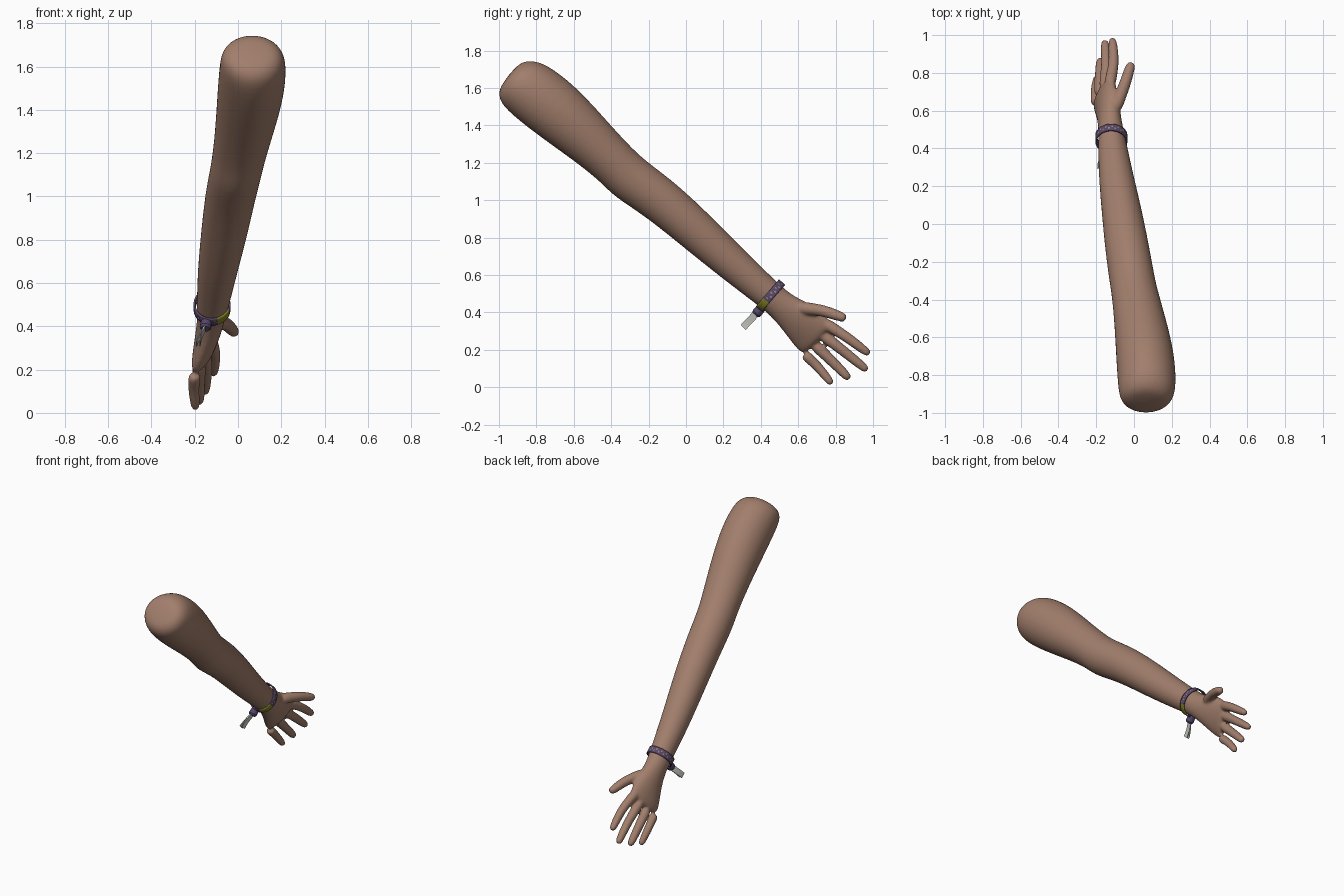
import bpy, bmesh
from math import sin, cos, pi
from mathutils import Vector as V

cube = bpy.data.objects.get("Cube")
if cube:
    bpy.data.objects.remove(cube, do_unlink=True)


def material(name, r, g, b):
    m = bpy.data.materials.new(name)
    m.use_nodes = True
    m.diffuse_color = (r, g, b, 1)
    bsdf = m.node_tree.nodes["Principled BSDF"]
    bsdf.inputs["Base Color"].default_value = (r, g, b, 1)
    bsdf.inputs["Roughness"].default_value = 0.8
    return m


skin = material("brown skin", 0.36, 0.21, 0.15)
purple = material("dark purple cloth", 0.095, 0.065, 0.14)
olive = material("olive cloth", 0.23, 0.23, 0.02)
tan = material("tan thread", 0.36, 0.22, 0.17)
white = material("off white tag", 0.58, 0.58, 0.54)


def ring(bm, centre, u, v, sides):
    return [bm.verts.new(centre + u * cos(2 * pi * i / sides) + v * sin(2 * pi * i / sides))
            for i in range(sides)]


def bridge(bm, a, b):
    n = len(a)
    return [bm.faces.new((a[i], a[(i + 1) % n], b[(i + 1) % n], b[i])) for i in range(n)]


def loft(bm, sections, sides):
    """Closed tube through sections of (centre, half axis u, half axis v)."""
    rings = [ring(bm, *s, sides) for s in sections]
    for a, b in zip(rings, rings[1:]):
        bridge(bm, a, b)
    bm.faces.new(rings[0][::-1])
    bm.faces.new(rings[-1])


def finish(bm, name, *mats):
    bmesh.ops.recalc_face_normals(bm, faces=bm.faces)
    mesh = bpy.data.meshes.new(name)
    bm.to_mesh(mesh)
    bm.free()
    for m in mats:
        mesh.materials.append(m)
    ob = bpy.data.objects.new(name, mesh)
    bpy.context.collection.objects.link(ob)
    return ob


# Arm and palm: underside (y, z), upper side (y, z), x centre, x half width, x tilt
arm_sections = [
    (-0.995, 1.61, -0.90, 1.73, 0.06, 0.09, 0),
    (-1.005, 1.55, -0.84, 1.75, 0.065, 0.14, 0),
    (-0.97, 1.485, -0.75, 1.735, 0.07, 0.157, 0),
    (-0.80, 1.35, -0.58, 1.605, 0.06, 0.157, 0),
    (-0.60, 1.21, -0.40, 1.40, 0.03, 0.137, 0),
    (-0.46, 1.10, -0.28, 1.27, 0.005, 0.125, 0),
    (-0.39, 1.02, -0.20, 1.20, -0.01, 0.122, 0),
    (-0.22, 0.915, -0.05, 1.09, -0.035, 0.119, 0),
    (0.0, 0.735, 0.14, 0.91, -0.065, 0.108, 0),
    (0.20, 0.575, 0.31, 0.735, -0.095, 0.093, 0),
    (0.40, 0.425, 0.50, 0.55, -0.118, 0.074, 0),
    (0.465, 0.37, 0.575, 0.485, -0.125, 0.064, 0.01),
    (0.54, 0.275, 0.69, 0.435, -0.14, 0.058, 0.03),
    (0.59, 0.205, 0.755, 0.375, -0.155, 0.045, 0.045),
    (0.635, 0.165, 0.79, 0.325, -0.16, 0.032, 0.045),
]
bm = bmesh.new()
sections = []
for y0, z0, y1, z1, x, half, tilt in arm_sections:
    low, high = V((x - tilt, y0, z0)), V((x + tilt, y1, z1))
    u = (high - low) / 2
    axis = V((0, u.z, -u.y)).normalized()
    v = u.cross(axis).normalized() * half
    sections.append(((low + high) / 2, u, v))
loft(bm, sections, 20)

# Thumb and fingers: base, joint, tip
digits = [
    ((-0.105, 0.60, 0.425), (-0.05, 0.735, 0.41), (-0.012, 0.857, 0.366)),
    ((-0.13, 0.73, 0.35), (-0.105, 0.86, 0.268), (-0.115, 0.983, 0.175)),
    ((-0.155, 0.71, 0.295), (-0.145, 0.85, 0.187), (-0.155, 0.972, 0.088)),
    ((-0.18, 0.68, 0.235), (-0.18, 0.79, 0.13), (-0.178, 0.876, 0.042)),
    ((-0.20, 0.63, 0.18), (-0.205, 0.71, 0.105), (-0.195, 0.782, 0.015)),
]
for n, pts in enumerate(digits):
    base, joint, tip = map(V, pts)
    size = 1.12 if n == 0 else 0.92 if n == 4 else 1.0
    end = (tip - joint).normalized()
    steps = [(base, 0.036), ((base + joint) / 2, 0.031), (joint, 0.029),
             (tip - end * 0.03, 0.026), (tip, 0.017)]
    sections = []
    for p, r in steps:
        d = (joint - base if p == base else end).normalized()
        side = d.cross(V((1, 0, 0))).normalized()
        sections.append((p, side * r * size, d.cross(side) * r * size))
    loft(bm, sections, 12)

arm = finish(bm, "arm_and_hand", skin)
sub = arm.modifiers.new("round", "SUBSURF")
sub.levels = sub.render_levels = 2
fuse = arm.modifiers.new("fuse", "REMESH")
fuse.mode = "VOXEL"
fuse.voxel_size = 0.008
fuse.use_smooth_shade = True
soft = arm.modifiers.new("soften", "SMOOTH")
soft.factor = 0.5
soft.iterations = 6

# Woven wristband, coloured around its circumference
along = V((0, 0.76, -0.65))
across = V((0, 0.65, 0.76))
centre = V((-0.12, 0.452, 0.49))
bm = bmesh.new()
rows = 4
loops = [ring(bm, centre + along * (r / rows - 0.5) * 0.044, across * 0.091,
              V((0.081, 0, 0)), 64) for r in range(rows + 1)]
for r in range(rows):
    for i, f in enumerate(bridge(bm, loops[r], loops[r + 1])):
        if 20 <= i < 29:
            f.material_index = 1
        elif r in (1, 2) and (i + 2 * r) % 4 == 0:
            f.material_index = 2
band = finish(bm, "wristband", purple, olive, tan)
thick = band.modifiers.new("thickness", "SOLIDIFY")
thick.thickness = 0.008
thick.offset = 0

# Knot that gathers the band ends
bm = bmesh.new()
d = V((-0.12, -0.68, -0.72)).normalized()
side = d.cross(V((1, 0, 0))).normalized()
front = d.cross(side)
start = V((-0.145, 0.408, 0.428))
loft(bm, [(start + d * t, side * w, front * w) for t, w in
          ((0, 0.016), (0.012, 0.025), (0.045, 0.027), (0.055, 0.02))], 12)
knot = finish(bm, "wristband_knot", purple)

# Two loose tag ends, bent ribbons
for name, spread in (("tag_end_outer", 0.008), ("tag_end_inner", -0.008)):
    bm = bmesh.new()
    pairs = []
    for k in range(7):
        t = k / 6
        p = start + d * (0.045 + 0.105 * t) + V((spread * t - 0.02 * sin(pi * t / 2), 0, 0))
        w = side * 0.019
        pairs.append((bm.verts.new(p - w), bm.verts.new(p + w)))
    for a, b in zip(pairs, pairs[1:]):
        bm.faces.new((a[0], a[1], b[1], b[0]))
    tag = finish(bm, name, white)
    thick = tag.modifiers.new("thickness", "SOLIDIFY")
    thick.thickness = 0.004
    thick.offset = 0

# Smooth shading with sharp edges kept
bpy.ops.object.select_all(action="DESELECT")
for ob in (band, knot):
    ob.select_set(True)
bpy.context.view_layer.objects.active = band
bpy.ops.object.shade_smooth_by_angle()
